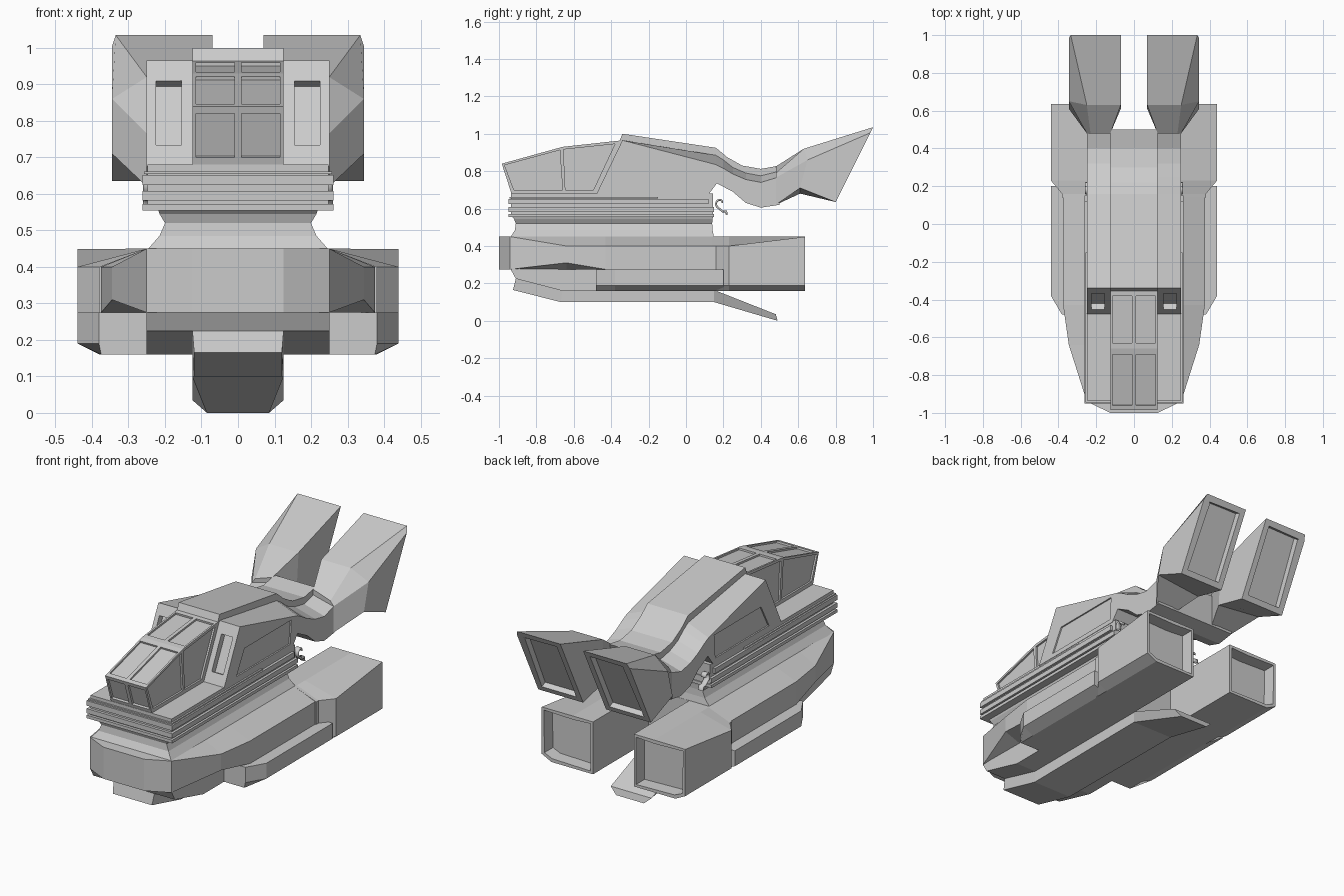
import bpy, bmesh, math
from mathutils import Vector

if "Cube" in bpy.data.objects:
    bpy.data.objects.remove(bpy.data.objects["Cube"])


def loft(name, rings, mirror=False, recess=None):
    """Skin a series of closed rings; optionally mirror in x and recess the last cap."""
    bm = bmesh.new()
    caps = []
    for s in ((1, -1) if mirror else (1,)):
        vs = [[bm.verts.new((s * x, y, z)) for x, y, z in r] for r in rings]
        n = len(rings[0])
        for a, b in zip(vs, vs[1:]):
            for i in range(n):
                j = (i + 1) % n
                bm.faces.new((a[i], a[j], b[j], b[i]))
        bm.faces.new(vs[0])
        caps.append(bm.faces.new(vs[-1]))
    bmesh.ops.recalc_face_normals(bm, faces=bm.faces[:])
    if recess:
        for cap in caps:
            bmesh.ops.inset_region(bm, faces=[cap], thickness=recess[0])
            bmesh.ops.inset_region(bm, faces=[cap], thickness=0.004, depth=-recess[1])
    me = bpy.data.meshes.new(name)
    bm.to_mesh(me)
    bm.free()
    ob = bpy.data.objects.new(name, me)
    bpy.context.collection.objects.link(ob)
    return ob


def prism(name, yz, x0, x1, mirror=False):
    """Side profile extruded across x."""
    return loft(name, [[(x, y, z) for y, z in yz] for x in (x0, x1)], mirror)


def box(name, w, y0, y1, z0, z1):
    return prism(name, [(y0, z0), (y1, z0), (y1, z1), (y0, z1)], -w, w)


def both(half):
    """Complete a half ring with its x mirror."""
    return half + [(-x, y, z) for x, y, z in reversed(half)]


def cut(ob, cutter):
    m = ob.modifiers.new("cut", "BOOLEAN")
    m.operation, m.object, m.solver = "DIFFERENCE", cutter, "EXACT"
    bpy.context.view_layer.objects.active = ob
    bpy.ops.object.modifier_apply(modifier=m.name)
    bpy.data.objects.remove(cutter)


def slot(a, b, depth):
    """Thin quad around the profile edge a-b, for cutting a panel into it."""
    a, b = Vector(a), Vector(b)
    d = (b - a).normalized() * depth
    n = Vector((-d.y, d.x))
    return [tuple(p) for p in (a + n, b + n, b - n, a - n)]


# Wide lower hull: stacked outlines
plan = [(.125, -1), (.25, -.94), (.345, -.64), (.375, -.43), (.375, .15)]
inner = [(.12, -.94), (.24, -.92), (.25, -.64), (.25, -.43), (.25, .15)]
loft("lower_hull", [
    both([(x, y, .275) for x, y in inner]),
    both([(x, y, z) for (x, y), z in zip(plan, (.275, .275, .31, .275, .275))]),
    both([(x, y, z) for (x, y), z in zip(plan, (.45, .45, .40, .40, .40))]),
    both([(x, y, .45) for x, y in inner])])
prism("hull_belly", [(-.94, .28), (-.91, .225), (-.66, .16), (.15, .16), (.15, .3)], -.25, .25)

# Side skirts under the hull
loft("side_skirts", [[(.2, y, .16), (.375, y, .16), (xo, y, .19), (xo, y, .275), (.2, y, .275)]
                     for y, xo in ((-.48, .381), (-.38, .44), (.2, .44))], True)

# Rear engine boxes with open backs
loft("lower_engines", [[(.125, y, .16), (.38, y, .16), (xo, y, .19), (xo, y, zo),
                        (.25, y, .45), (.125, y, .45)]
                       for y, xo, zo in ((.14, .381, .40), (.16, .381, .40),
                                         (.23, .44, .40), (.635, .44, .449))],
     True, (.02, .07))

# Keel with drooping tail
loft("keel", [both([(.125, yt, zt), (w, yb, zb)]) for yt, zt, yb, zb, w in (
    (-.91, .225, -.925, .165, .12), (-.66, .165, -.67, .10, .12),
    (.15, .165, .15, .10, .125), (.48, .035, .49, .0, .085))])

# Waisted neck
loft("neck", [[(-w, y0, z), (w, y0, z), (w, y1, z), (-w, y1, z)] for w, y0, y1, z in (
    (.25, -.94, .15, .445), (.215, -.915, .142, .485), (.2, -.91, .14, .52),
    (.215, -.92, .142, .545), (.22, -.935, .145, .56))])

# Deck with side rails
box("deck", .248, -.935, .145, .555, .68)
for i, (z0, z1, y1) in enumerate(((.555, .572, .15), (.582, .608, .15), (.624, .652, .12))):
    box(f"deck_rail_{i + 1}", .262, -.95, y1, z0, z1)
box("deck_thin_rail", .257, -.945, -.15, .655, .662)

# Cockpit canopy with recessed windows
canopy = prism("canopy", [(-.93, .67), (-.985, .84), (-.66, .93), (-.34, .965), (-.3, .67)],
               -.125, .125)
for a, b in (((-.937, .70), (-.978, .82)), ((-.96, .847), (-.69, .922)), ((-.63, .9335), (-.38, .9605))):
    cut(canopy, prism("cutter", slot(a, b, .01), .01, .115, True))
for yz in ([(-.92, .70), (-.97, .832), (-.675, .912), (-.66, .70)],
           [(-.645, .70), (-.655, .916), (-.38, .945), (-.495, .70)]):
    cut(canopy, prism("cutter", yz, .115, .2, True))

# Cabin shoulders sweeping back into a curved saddle
cabin = loft("cabin", [both([(.25, yb, zb), (.25, yt, z1), (.125, yt, z2)])
                       for yb, yt, zb, z1, z2 in (
    (-.48, -.34, .675, .965, .966), (.12, .16, .675, .835, .885), (.165, .2, .735, .815, .86),
    (.25, .25, .69, .785, .82), (.32, .32, .63, .755, .79),
    (.40, .40, .605, .74, .775), (.50, .50, .62, .77, .80))])
cut(cabin, prism("cutter", slot((-.453, .735), (-.367, .91), .035), .155, .225, True))
cut(cabin, prism("cutter", [(-.37, .70), (.1, .70), (.11, .83), (-.3, .83)], .242, .3, True))

# Raised roof strip
top = [(-.34, 1.0), (.16, .925), (.22, .875), (.3, .83), (.4, .812), (.5, .83)]
prism("roof_strip", top + [(y - .02, z - .05) for y, z in reversed(top)], -.125, .125)

# Upper rear thrusters with recessed slanted nozzles
loft("upper_thrusters", [
    [(.125, .48, .62), (.25, .48, .62), (.25, .48, .765), (.23, .48, .79), (.125, .48, .825)],
    [(.07, .61, .68), (.345, .61, .71), (.345, .65, .86), (.25, .63, .92), (.07, .63, .92)],
    [(.07, .80, .635), (.345, .80, .635), (.345, .985, 1.005), (.335, 1, 1.035), (.07, 1, 1.035)]],
    True, (.045, .03))

# Small curled brackets behind the deck
for s in (1, -1):
    cu = bpy.data.curves.new("curl_bracket", "CURVE")
    cu.dimensions = "2D"
    cu.extrude, cu.bevel_depth, cu.bevel_resolution = .012, .005, 0
    sp = cu.splines.new("POLY")
    pts = [(.185 + (.008 + .0026 * i) * math.cos(.5 * i), .63 + (.008 + .0026 * i) * math.sin(.5 * i))
           for i in range(10)] + [(.195, .585), (.215, .585), (.218, .565)]
    sp.points.add(len(pts) - 1)
    for p, (y, z) in zip(sp.points, pts):
        p.co = (y, z, 0, 1)
    ob = bpy.data.objects.new("curl_bracket", cu)
    ob.rotation_euler = (math.pi / 2, 0, math.pi / 2)
    ob.location.x = s * .243
    bpy.context.collection.objects.link(ob)
